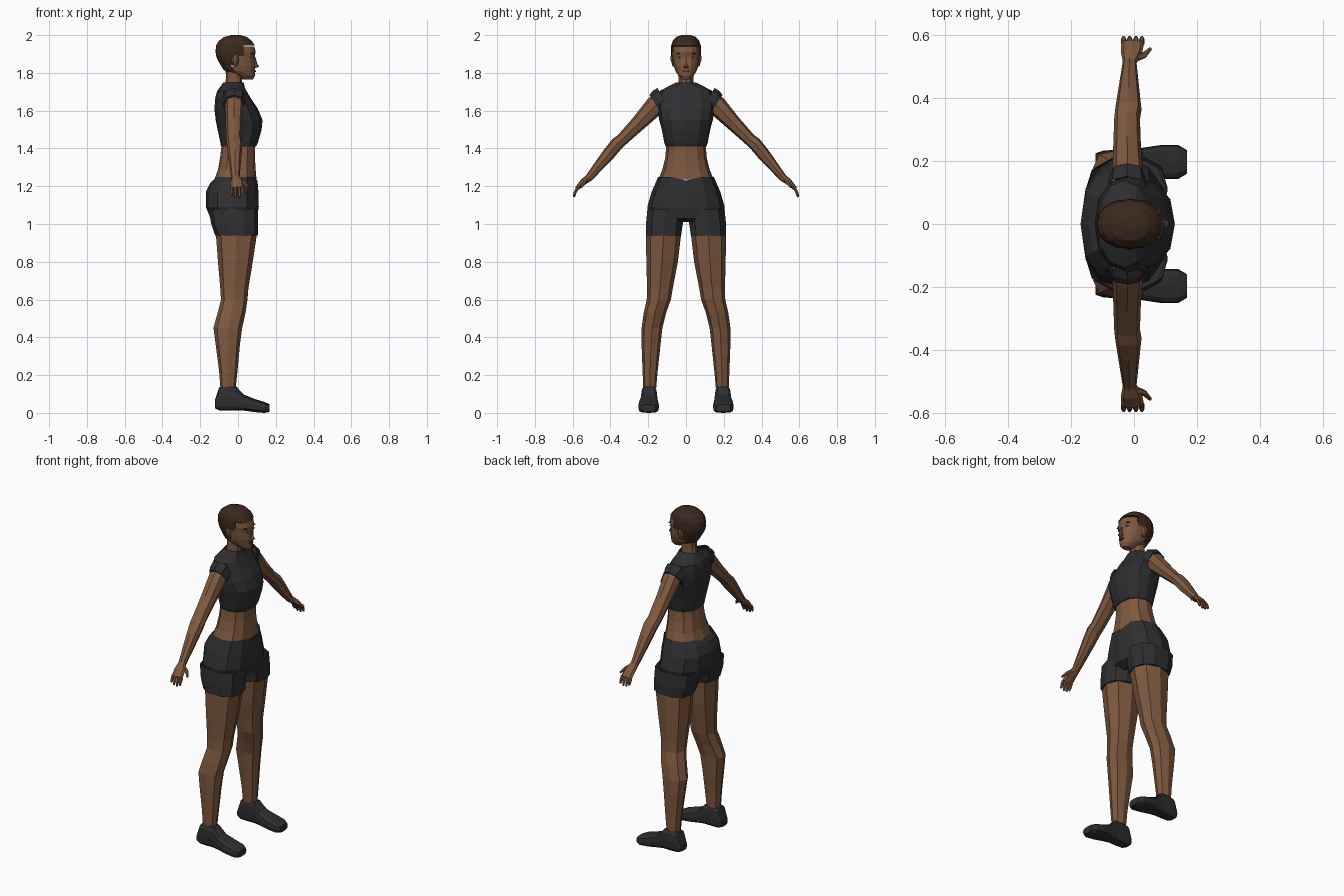
import bpy, bmesh, math
from mathutils import Vector


def material(name, rgb):
    m = bpy.data.materials.new(name)
    m.diffuse_color = (*rgb, 1)
    return m


SKIN = material("skin", (0.21, 0.10, 0.05))
CLOTH = material("cloth", (0.028, 0.028, 0.030))
HAIR = material("dark_hair", (0.045, 0.022, 0.013))
WHITE = material("eye_white", (0.45, 0.42, 0.40))
LIPS = material("lip", (0.11, 0.04, 0.03))


def ring(c, u, v, n, e):
    # closed superellipse section with half-axes u and v
    f = lambda t: math.copysign(abs(t) ** e, t) if abs(t) > 1e-6 else 0
    c, u, v = Vector(c), Vector(u), Vector(v)
    return [c + u * f(math.cos(2 * math.pi * i / n)) + v * f(math.sin(2 * math.pi * i / n))
            for i in range(n)]


def loft(name, rings, mat, mirror=False, caps=(True, True), keep=None):
    bm = bmesh.new()
    vs = [[bm.verts.new(p) for p in r] for r in rings]
    n = len(rings[0])
    for a, b in zip(vs, vs[1:]):
        for i in range(n):
            j = (i + 1) % n
            bm.faces.new((a[i], a[j], b[j], b[i]))
    if caps[0]:
        bm.faces.new(vs[0][::-1])
    if caps[1]:
        bm.faces.new(vs[-1])
    if keep:
        drop = [f for f in bm.faces if not keep(f.calc_center_median())]
        bmesh.ops.delete(bm, geom=drop, context='FACES')
    bmesh.ops.recalc_face_normals(bm, faces=bm.faces)
    me = bpy.data.meshes.new(name)
    bm.to_mesh(me)
    bm.free()
    me.materials.append(mat)
    ob = bpy.data.objects.new(name, me)
    bpy.context.collection.objects.link(ob)
    if mirror:
        ob.modifiers.new("mirror", 'MIRROR').use_axis = (False, True, False)
    return ob


def upright(rows, n=12, e=0.85):
    # rows: z, x back, x front, y min, y max
    return [ring(((a + b) / 2, (c + d) / 2, z), ((b - a) / 2, 0, 0), (0, (d - c) / 2, 0), n, e)
            for z, a, b, c, d in rows]


def body(rows, n=12, e=0.85):
    # rows: z, x back, x front, half width
    return upright([(z, a, b, -w, w) for z, a, b, w in rows], n, e)


def tube(rows, n=8, e=0.85):
    # rows: point, half width across x, half thickness; swept along the points
    pts = [Vector(r[0]) for r in rows]
    out = []
    for i, (p, w, t) in enumerate(rows):
        d = pts[min(i + 1, len(pts) - 1)] - pts[max(i - 1, 0)]
        v = d.cross(Vector((1, 0, 0))).normalized()
        out.append(ring(p, v.cross(d).normalized() * w, v * t, n, e))
    return out


# torso clothing, midriff and neck
loft("crop_top", body([(1.41, -.09, .095, .108), (1.43, -.093, .105, .115), (1.50, -.108, .125, .128),
                       (1.55, -.118, .13, .142), (1.61, -.125, .105, .152), (1.67, -.12, .065, .148),
                       (1.705, -.11, .045, .138), (1.725, -.095, .035, .10), (1.75, -.078, .03, .052)]),
     CLOTH, caps=(True, False))
loft("midriff", body([(1.235, -.125, .098, .146), (1.29, -.105, .093, .125), (1.35, -.095, .09, .11),
                      (1.415, -.087, .09, .104)]), SKIN, caps=(False, False))
loft("neck", body([(1.72, -.072, .022, .042), (1.77, -.064, .022, .041), (1.83, -.066, .03, .042)], 10, 1),
     SKIN, caps=(False, False))

# shorts
pelvis = body([(1.01, -.10, .06, .10), (1.03, -.145, .10, .19), (1.09, -.17, .11, .205), (1.17, -.17, .108, .182),
               (1.22, -.145, .104, .16), (1.25, -.122, .102, .148)])
for i in (0, 6):  # raise the waistband at the sides, dip it at the middle
    pelvis[-1][i].z -= .02
loft("shorts", pelvis, CLOTH, caps=(True, False))
loft("shorts_leg", upright([(.94, -.122, .105, .022, .216), (1.0, -.142, .107, .013, .216),
                            (1.08, -.155, .107, .002, .208)], 10, .8), CLOTH, True, (True, False))

# legs and shoes
loft("leg", upright([(.13, -.093, -.012, .158, .226), (.22, -.1, -.003, .15, .23), (.36, -.118, .01, .135, .235),
                     (.45, -.13, .022, .125, .235), (.53, -.108, .04, .105, .224), (.60, -.09, .05, .08, .208),
                     (.66, -.094, .055, .07, .206), (.80, -.106, .078, .043, .21),
                     (.945, -.117, .10, .026, .212)], 8, .85), SKIN, True, (False, False))


def shoe_ring(x, y0, y1, z0, z1):
    return ring((x, (y0 + y1) / 2, (z0 + z1) / 2), (0, (y1 - y0) / 2, 0), (0, 0, (z1 - z0) / 2), 12, .6)


loft("shoe", [shoe_ring(*r) for r in [
    (-.122, .165, .225, .025, .07), (-.10, .157, .233, .013, .135), (-.055, .154, .237, .012, .146),
    (-.01, .152, .238, .014, .14), (.03, .149, .243, .012, .097), (.09, .143, .252, .004, .073),
    (.14, .143, .252, 0, .058), (.168, .16, .235, .005, .045)]], CLOTH, True)

# arms, cuffs and hands
loft("arm", tube([((-.02, .12, 1.66), .05, .055), ((-.02, .165, 1.625), .049, .053),
                  ((-.022, .25, 1.535), .044, .041), ((-.022, .335, 1.45), .041, .033),
                  ((-.018, .365, 1.425), .042, .035), ((-.017, .41, 1.37), .036, .034),
                  ((-.014, .515, 1.243), .022, .02)]), SKIN, True, (False, False))
loft("sleeve_cuff", tube([((-.022, .115, 1.66), .062, .07), ((-.022, .14, 1.645), .06, .07),
                          ((-.022, .16, 1.632), .054, .061)]), CLOTH, True, (False, True))
loft("palm", tube([((-.014, .513, 1.245), .022, .02), ((-.008, .545, 1.222), .034, .017),
                   ((-.004, .577, 1.188), .036, .011)]), SKIN, True, (False, True))
for k, (x, drop) in enumerate([(-.033, .012), (-.014, .002), (.006, 0), (.025, .008)]):
    loft("finger_%d" % (k + 1), tube([((x, .574, 1.192), .009, .010), ((x, .587, 1.167), .009, .009),
                                      ((x, .593, 1.142 + drop), .006, .006)], 6, 1), SKIN, True, (False, True))
loft("thumb", tube([((.008, .53, 1.232), .014, .012), ((.033, .538, 1.216), .011, .010),
                    ((.052, .557, 1.195), .006, .007)], 6, 1), SKIN, True)

# head, with the hair as a slightly larger shell over the back and crown
HEAD = [(1.765, .025, .08, .02), (1.785, -.01, .09, .04), (1.81, -.07, .09, .056), (1.835, -.085, .092, .064),
        (1.86, -.10, .09, .069), (1.885, -.11, .088, .073), (1.91, -.113, .094, .075), (1.94, -.11, .087, .073),
        (1.965, -.095, .07, .065), (1.985, -.068, .045, .048), (1.995, -.03, .01, .02)]


def is_hair(p):
    return p.z > 1.94 or (p.x < .03 and p.z > 1.90) or (p.x < -.015 and p.z > 1.80)


loft("head", body(HEAD, 16, .9), SKIN, keep=lambda p: not is_hair(p))
loft("hair", body([(z + .005, a - .006, b + .002, w + .005) for z, a, b, w in HEAD], 16, .9), HAIR, keep=is_hair)

# face details
loft("nose", body([(1.827, .08, .097, .013), (1.833, .08, .112, .015), (1.85, .08, .102, .009),
                   (1.888, .08, .09, .006)], 6, 1), SKIN)
loft("ear", upright([(1.835, -.022, -.004, .06, .072), (1.865, -.034, .004, .062, .082),
                     (1.885, -.032, .002, .066, .084), (1.895, -.02, -.006, .068, .078)], 6, 1), SKIN, True)


def face_patch(name, y, z, wy, hz, x, depth, mat):
    loft(name, [ring((x, y, z), (0, wy, 0), (0, 0, hz), 8, 1),
                ring((x + depth, y, z), (0, wy * .85, 0), (0, 0, hz * .8), 8, 1)], mat, True)


face_patch("eye", .032, 1.883, .013, .006, .06, .022, WHITE)
face_patch("iris", .032, 1.883, .006, .006, .06, .024, HAIR)
face_patch("eyebrow", .034, 1.902, .018, .004, .06, .024, HAIR)
for z, h in ((1.807, .004), (1.814, .003)):
    loft("lips", [ring((.075, 0, z), (0, .021, 0), (0, 0, h), 8, 1),
                  ring((.095, 0, z), (0, .013, 0), (0, 0, h * .8), 8, 1)], LIPS)
